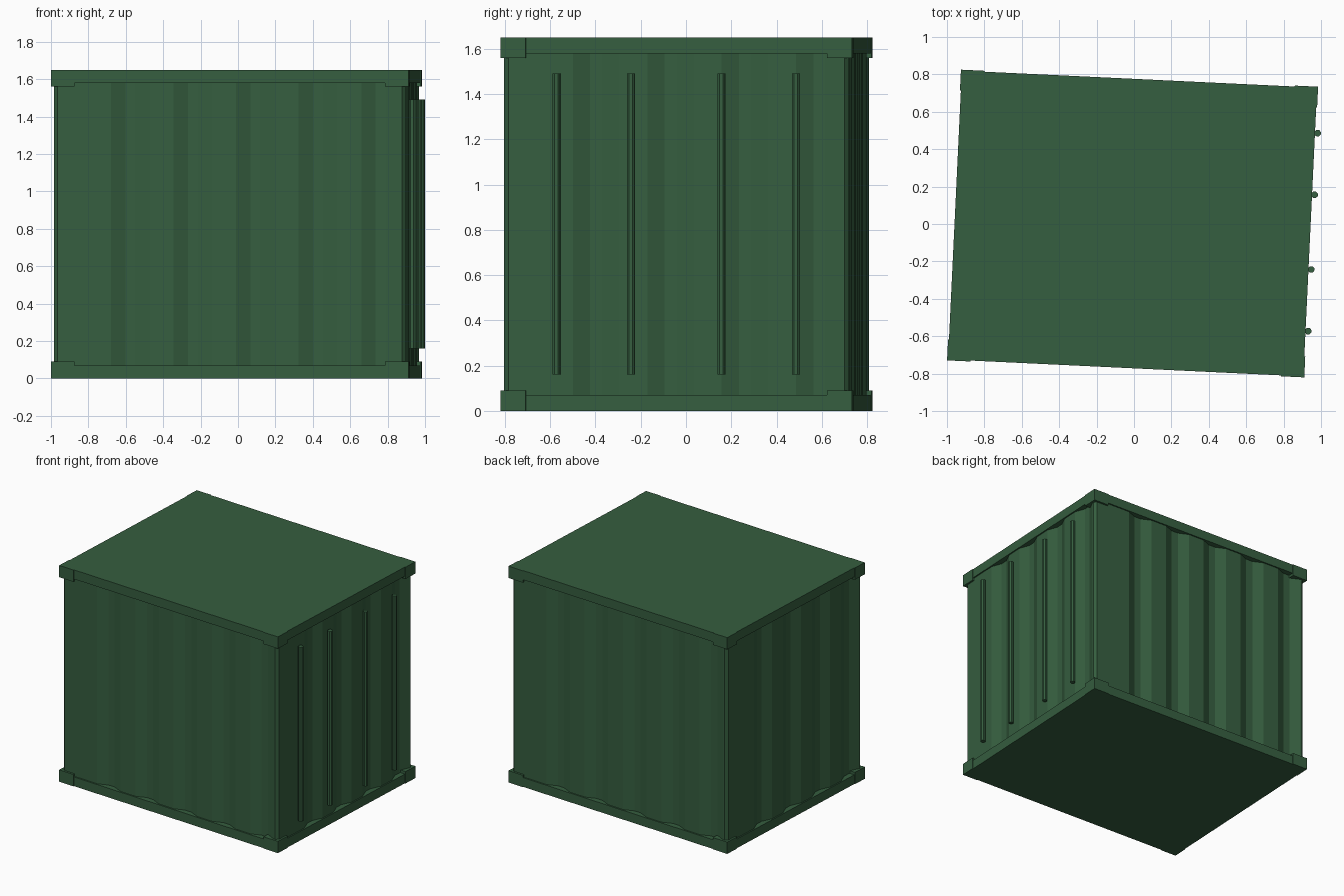
import bpy, bmesh, math
from mathutils import Matrix

if "Cube" in bpy.data.objects:
    bpy.data.objects.remove(bpy.data.objects["Cube"])

HX, HY, H = 0.956, 0.778, 1.65      # half length, half width, height
PLACE = Matrix.Translation((-0.0075, 0.0025, 0)) @ Matrix.Rotation(math.radians(-2.73), 4, 'Z')

green = bpy.data.materials.new("green_paint")
green.diffuse_color = (0.036, 0.112, 0.05, 1)
green.use_nodes = True
green.node_tree.nodes["Principled BSDF"].inputs["Base Color"].default_value = green.diffuse_color


def finish(name, bm):
    bmesh.ops.recalc_face_normals(bm, faces=bm.faces)
    me = bpy.data.meshes.new(name)
    bm.to_mesh(me)
    bm.free()
    me.materials.append(green)
    ob = bpy.data.objects.new(name, me)
    ob.matrix_world = PLACE
    bpy.context.collection.objects.link(ob)
    return ob


def box(name, x0, x1, y0, y1, z0, z1):
    bm = bmesh.new()
    m = Matrix.Translation(((x0 + x1) / 2, (y0 + y1) / 2, (z0 + z1) / 2)) \
        @ Matrix.Diagonal((x1 - x0, y1 - y0, z1 - z0, 1))
    bmesh.ops.create_cube(bm, size=1, matrix=m)
    return finish(name, bm)


# Corrugated walls: one wall profile per side, walked around the container
INSET, CHAMFER, DEPTH, SLOPE, RECESS = 0.015, 0.02, 0.032, 0.075, 0.205


def wall(length, count, pitch):
    pts = [(INSET + CHAMFER, INSET)]
    for i in range(count):
        s = 0.32 + i * pitch
        pts += [(s, INSET), (s + SLOPE, INSET + DEPTH),
                (s + RECESS - SLOPE, INSET + DEPTH), (s + RECESS, INSET)]
    return pts + [(length - INSET - CHAMFER, INSET)]


long_wall = [(x - HX, y - HY) for x, y in wall(2 * HX, 5, 0.335)]
end_wall = [(HX - d, t - HY) for t, d in wall(2 * HY, 4, 0.329)]
half = long_wall + end_wall
outline = half + [(-x, -y) for x, y in half]

bm = bmesh.new()
face = bm.faces.new([bm.verts.new((x, y, 0.06)) for x, y in outline])
ext = bmesh.ops.extrude_face_region(bm, geom=[face])
bmesh.ops.translate(bm, vec=(0, 0, H - 0.12),
                    verts=[v for v in ext["geom"] if isinstance(v, bmesh.types.BMVert)])
finish("corrugated_walls", bm)

# Floor and roof slabs
e = 0.005
box("floor_frame", -HX + e, HX - e, -HY + e, HY - e, 0, 0.07)
box("roof_frame", -HX + e, HX - e, -HY + e, HY - e, H - 0.07, H)

# Corner fittings
for sx in (-1, 1):
    for sy in (-1, 1):
        for z, level in ((0, "lower"), (H - 0.09, "upper")):
            xs = sorted((sx * HX, sx * (HX - 0.125)))
            ys = sorted((sy * HY, sy * (HY - 0.112)))
            box(f"{level}_corner_fitting", *xs, *ys, z, z + 0.09)

# Door locking bars on the right end
for y in (-0.53, -0.2, 0.2, 0.53):
    bm = bmesh.new()
    bmesh.ops.create_cone(bm, cap_ends=True, segments=8, radius1=0.0185, radius2=0.0185, depth=1.33,
                          matrix=Matrix.Translation((0.965, y, 0.825))
                          @ Matrix.Rotation(math.pi / 8, 4, 'Z'))
    finish("locking_bar", bm)
